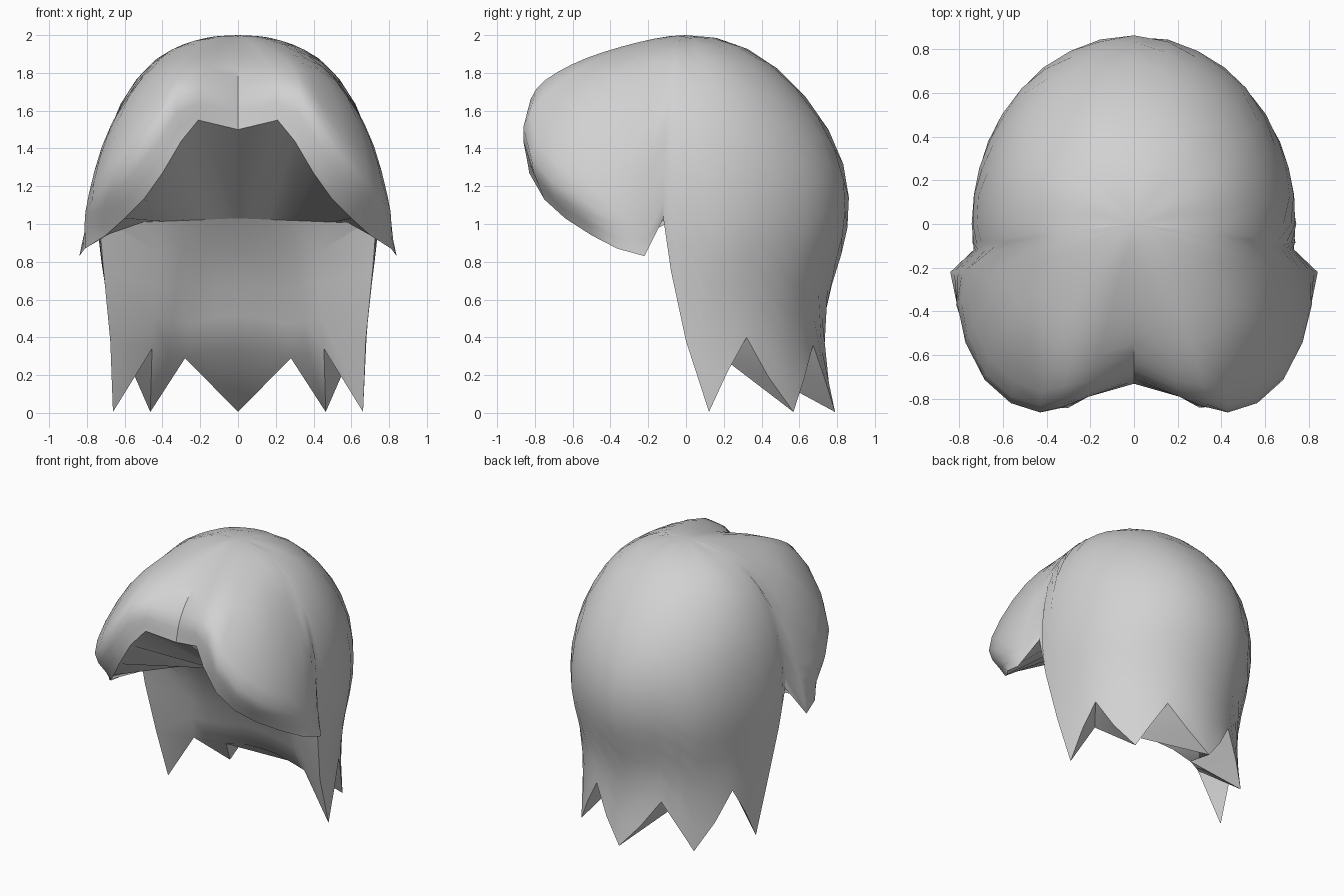
import bpy, bmesh, math
from mathutils import Vector as V

if "Cube" in bpy.data.objects:
    bpy.data.objects.remove(bpy.data.objects["Cube"])

LEVELS = 14

# Scalp profile from crown to tips: height, half width, depth at the back
PROFILE = [(2, 0, 0), (1.972, .225, .21), (1.875, .43, .415), (1.70, .585, .61),
           (1.48, .685, .765), (1.25, .73, .85), (1.03, .742, .86), (.85, .73, .825),
           (.65, .70, .765), (.45, .68, .73), (.2, .67, .75), (0, .67, .79)]

# Fringe strands from the parting to the side lobe: three points below the crown each
FRINGE = [
    [(0, -.30, 1.935), (0, -.54, 1.82), (0, -.68, 1.66), (0, -.73, 1.50)],
    [(.08, -.30, 1.945), (.16, -.60, 1.835), (.20, -.77, 1.71), (.21, -.79, 1.55)],
    [(.15, -.30, 1.95), (.28, -.61, 1.842), (.33, -.81, 1.69), (.30, -.84, 1.44)],
    [(.21, -.27, 1.945), (.38, -.60, 1.80), (.43, -.85, 1.55), (.40, -.83, 1.27)],
    [(.27, -.24, 1.935), (.485, -.54, 1.74), (.565, -.81, 1.39), (.50, -.75, 1.13)],
    [(.325, -.20, 1.92), (.58, -.45, 1.67), (.685, -.705, 1.27), (.60, -.64, 1.03)],
    [(.37, -.15, 1.905), (.64, -.33, 1.58), (.77, -.535, 1.17), (.70, -.50, .94)],
    [(.395, -.11, 1.895), (.67, -.23, 1.53), (.80, -.36, 1.11), (.81, -.365, .87)],
    [(.41, -.08, 1.885), (.685, -.16, 1.49), (.775, -.21, 1.13), (.84, -.22, .83)],
]
N = len(FRINGE)

# Ragged hem of the back hair: angle round the head, height of the edge
HEM = [(-.14, 1.03), (-.10, .75), (0, .38), (.155, .005),
       (.30, .22), (.455, .40), (.62, .19), (.805, .005),
       (.98, .18), (1.165, .36), (1.36, .17), (math.pi / 2, .005)]


def spline(pts, s, before):
    """Smooth curve through pts, s from 0 to len(pts) - 1."""
    i = min(int(s), len(pts) - 2)
    t = s - i
    p1, p2 = V(pts[i]), V(pts[i + 1])
    p0 = V(pts[i - 1]) if i else V(before)
    p3 = V(pts[i + 2]) if i + 2 < len(pts) else p2 * 2 - p1
    return p1 + .5 * t * (p2 - p0 + t * (2 * p0 - 5 * p1 + 4 * p2 - p3
                                         + t * (3 * (p1 - p2) + p3 - p0)))


def fringe_strand(pts):
    x, y, z = pts[0]
    pts = [(0, 0, 2)] + pts
    return [spline(pts, 4 * i / LEVELS, (-x, -y, z)) for i in range(LEVELS + 1)]


def profile_at(s):
    z, w, b = PROFILE[1]
    return spline(PROFILE, s, (z, -w, -b))


def back_strand(angle, hem):
    lo, hi = 0, len(PROFILE) - 1
    for _ in range(30):
        mid = (lo + hi) / 2
        if profile_at(mid).x > hem:
            lo = mid
        else:
            hi = mid
    rows = [profile_at(lo * i / LEVELS) for i in range(LEVELS + 1)]
    return [V((w * math.cos(angle), b * math.sin(angle), z)) for z, w, b in rows]


bm = bmesh.new()


def face(*pts):
    """Add a face and its mirror image."""
    loop = []
    for p in map(V, pts):
        if all((p - q).length > 1e-4 for q in loop):
            loop.append(p)
    if len(loop) < 3:
        return
    bm.faces.new([bm.verts.new(p) for p in loop])
    bm.faces.new([bm.verts.new((-p.x, p.y, p.z)) for p in reversed(loop)])


def strip(a, b):
    for i in range(len(a) - 1):
        face(a[i], b[i], b[i + 1], a[i + 1])


# Outer hair surface
strands = [fringe_strand(f) for f in FRINGE] + [back_strand(*h) for h in HEM]
for a, b in zip(strands, strands[1:]):
    strip(a, b)
fringe_rim = [s[-1] for s in strands[:N]]
hem_rim = [s[-1] for s in strands[N:]]

# Underside of the fringe
brow = [V((x, -.10, 1.03 - .04 * x)) for x in (0, .05, .16, .28, .40, .50, .58, .66)]
brow.append(hem_rim[0])
strip(fringe_rim, brow)

# Front wall under the fringe, slightly hollow
nape = [V(p) for p in ((0, .25, .34), (.13, .255, .33), (.28, .26, .29),
                       (.37, .20, .31), (.455, .13, .34))]
wall = []
for top, low in zip(brow, nape):
    column = []
    for k in range(5):
        p = top.lerp(low, k / 4)
        p.y = top.y + (low.y - top.y) * (k / 4) ** .75
        column.append(p)
    wall.append(column)
for a, b in zip(wall, wall[1:]):
    strip(a, b)
side = wall[4]
face(side[0], *brow[5:8], hem_rim[0], side[1])
face(side[1], hem_rim[0], hem_rim[1], side[2])
strip(side[2:], hem_rim[1:4])

# Undersides of the pointed locks
for i in range(3, 7):
    face(nape[4], hem_rim[i], hem_rim[i + 1])
face(hem_rim[7], nape[2], nape[3])
face(hem_rim[7], nape[3], nape[4])
for i in range(7, 11):
    face(nape[2], hem_rim[i], hem_rim[i + 1])
face(hem_rim[11], nape[1], nape[2])
face(hem_rim[11], nape[0], nape[1])

bmesh.ops.remove_doubles(bm, verts=bm.verts, dist=1e-4)
bmesh.ops.recalc_face_normals(bm, faces=bm.faces)
mesh = bpy.data.meshes.new("hair")
bm.to_mesh(mesh)
bm.free()

hair = bpy.data.objects.new("hair", mesh)
bpy.context.collection.objects.link(hair)
grey = bpy.data.materials.new("light_grey")
grey.diffuse_color = (.64, .64, .64, 1)
grey.use_nodes = True
grey.node_tree.nodes["Principled BSDF"].inputs["Base Color"].default_value = grey.diffuse_color
mesh.materials.append(grey)
bpy.context.view_layer.objects.active = hair
hair.select_set(True)
bpy.ops.object.shade_smooth_by_angle(angle=math.radians(45))

# Crisp edges: fringe underside against front wall, and the parting
for e in mesh.edges:
    ends = [mesh.vertices[v].co for v in e.vertices]
    if all(abs(p.y + .10) < 1e-4 and .99 < p.z < 1.04 for p in ends):
        e.use_edge_sharp = True
    if all(abs(p.x) < 1e-4 and p.y < -.53 for p in ends):
        e.use_edge_sharp = True
